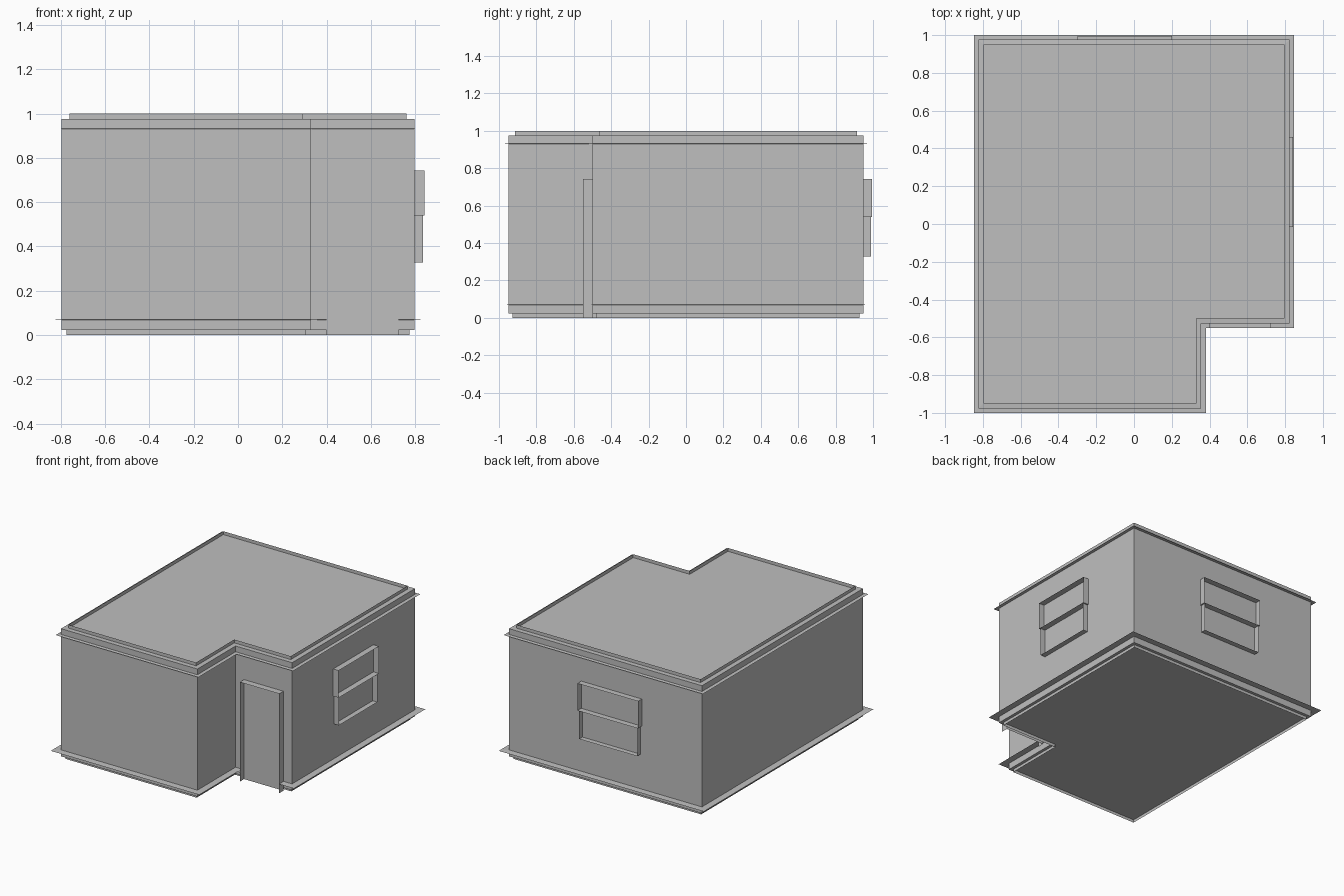
import bpy
from mathutils import Vector

cube = bpy.data.objects.get("Cube")
if cube:
    bpy.data.objects.remove(cube, do_unlink=True)

grey = bpy.data.materials.new("plain_grey")
grey.use_nodes = True
COLOUR = (0.52, 0.52, 0.52, 1)
grey.diffuse_color = COLOUR
grey.node_tree.nodes["Principled BSDF"].inputs["Base Color"].default_value = COLOUR

# Counter-clockwise wall outline, with the entrance notch at the front
DOOR_L, DOOR_R = 0.40, 0.725
W, D, NX, NY = 0.797, 0.95, 0.33, -0.50
OUTLINE = [(-W, -D), (NX, -D), (NX, NY), (DOOR_L, NY), (DOOR_R, NY),
           (W, NY), (W, D), (-W, D)]
DOOR_EDGE = 3


def make(name, verts, faces):
    mesh = bpy.data.meshes.new(name)
    mesh.from_pydata(verts, [], faces)
    mesh.materials.append(grey)
    obj = bpy.data.objects.new(name, mesh)
    bpy.context.collection.objects.link(obj)
    return obj


def offset(dist):
    """Outline pushed outwards by dist, with mitred corners."""
    pts = [Vector(p) for p in OUTLINE]
    result = []
    for i, p in enumerate(pts):
        a = (p - pts[i - 1]).normalized()
        b = (pts[(i + 1) % len(pts)] - p).normalized()
        na, nb = Vector((a.y, -a.x)), Vector((b.y, -b.x))
        result.append(p + (na + nb) * dist / (1 + na.dot(nb)))
    return result


def ring(name, d0, z0, d1, z1, skip=()):
    """Thin band running round the outline between two offsets and heights."""
    n = len(OUTLINE)
    verts = [(p.x, p.y, z0) for p in offset(d0)] + [(p.x, p.y, z1) for p in offset(d1)]
    faces = [(i, (i + 1) % n, (i + 1) % n + n, i + n) for i in range(n) if i not in skip]
    return make(name, verts, faces)


def frame(name, origin, along, out, width, z0, z1, depth, sides=(0, 1, 2, 3)):
    """Open thin frame standing out from a wall."""
    o, u, v = Vector(origin), Vector(along), Vector(out)
    loop = [(0, z0), (width, z0), (width, z1), (0, z1)]
    verts = []
    for d in (0, depth):
        verts += [o + u * s + v * d + Vector((0, 0, z)) for s, z in loop]
    faces = [(i, (i + 1) % 4, (i + 1) % 4 + 4, i + 4) for i in sides]
    return make(name, verts, faces)


# Walls with recessed floor and roof
n = len(OUTLINE)
FLOOR, ROOF = 0.022, 0.975
walls = [(x, y, z) for z in (FLOOR, ROOF) for x, y in OUTLINE]
sides = [(i, (i + 1) % n, (i + 1) % n + n, i + n) for i in range(n)]
make("walls", walls, sides + [tuple(reversed(range(n))), tuple(range(n, 2 * n))])

# Rims and ledges
ring("roof_rim", -0.036, ROOF, -0.036, 1.0)
ring("floor_rim", -0.022, 0.0, -0.022, FLOOR)
ring("base_ledge", 0.05, 0.068, 0.0, 0.07, skip=(DOOR_EDGE,))
ring("upper_ledge", 0.026, 0.93, 0.0, 0.932)

# Door frame, open at the bottom, with its threshold panel
frame("door_frame", (DOOR_L, NY, 0), (1, 0, 0), (0, -1, 0),
      DOOR_R - DOOR_L, 0.0, 0.743, 0.05, sides=(1, 2, 3))
make("door_foot", [(DOOR_L, NY, 0), (DOOR_R, NY, 0), (DOOR_R, NY, FLOOR), (DOOR_L, NY, FLOOR)],
     [(0, 1, 2, 3)])

# Two-sash windows on the right and back walls
for wall, origin, along, out, width in (
        ("right", (W, -0.015, 0), (0, 1, 0), (1, 0, 0), 0.475),
        ("back", (0.20, D, 0), (-1, 0, 0), (0, 1, 0), 0.50)):
    lower = Vector(origin) + Vector(along) * 0.01
    frame(wall + "_window_upper", origin, along, out, width, 0.54, 0.743, 0.045)
    frame(wall + "_window_lower", lower, along, out, width - 0.02, 0.328, 0.54, 0.039, sides=(0, 1, 3))
